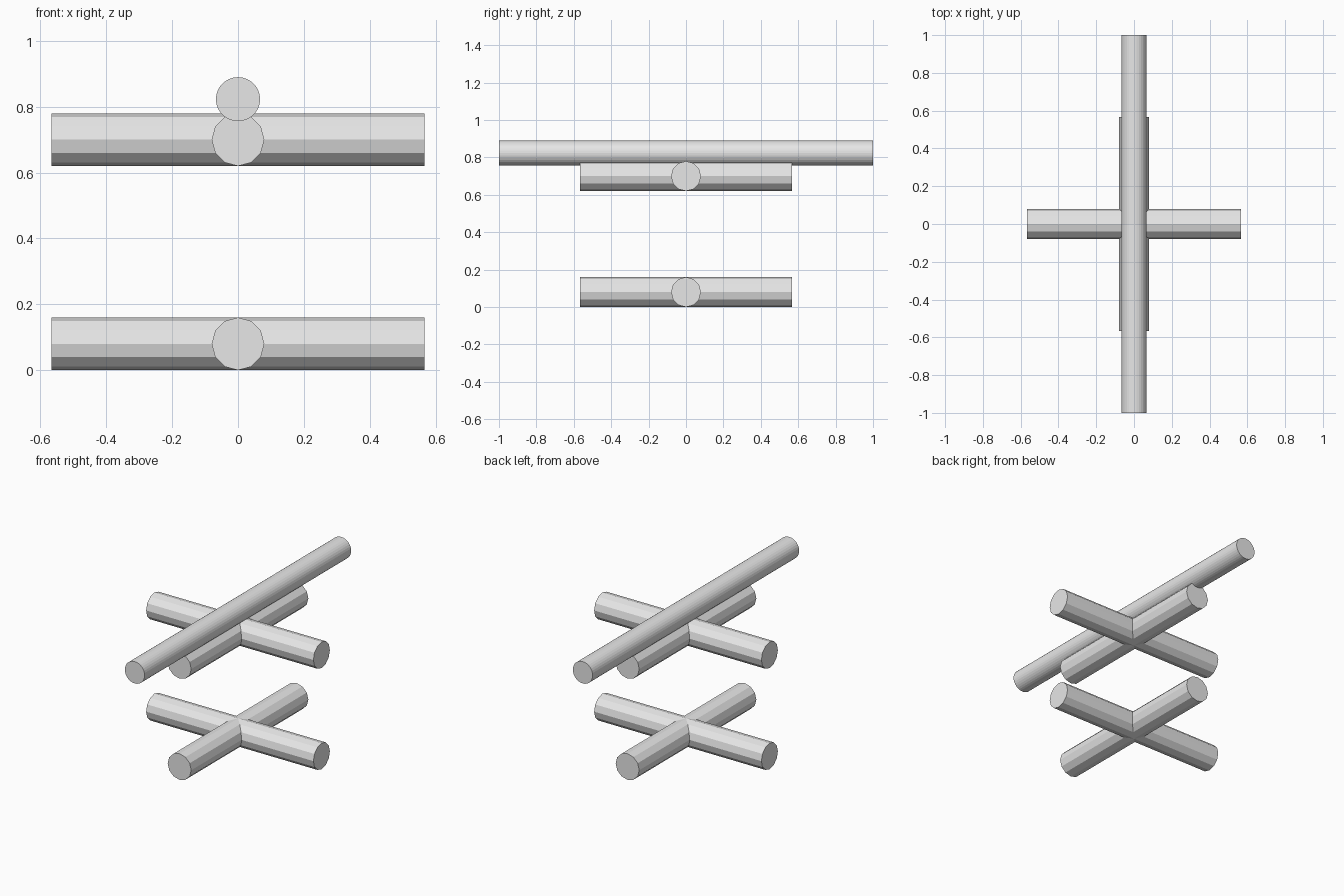
import bpy
import math

cube = bpy.data.objects.get("Cube")
if cube:
    bpy.data.objects.remove(cube, do_unlink=True)

# Single plain grey material
grey = bpy.data.materials.new("light grey")
grey.use_nodes = True
colour = (0.8, 0.8, 0.8, 1)
grey.diffuse_color = colour
grey.node_tree.nodes["Principled BSDF"].inputs["Base Color"].default_value = colour


def log(name, axis, z, radius, length, sides):
    """Flat-sided horizontal log centred over the origin."""
    quarter = math.pi / 2
    rotation = (0, quarter, 0) if axis == "x" else (quarter, 0, 0)
    bpy.ops.mesh.primitive_cylinder_add(
        vertices=sides, radius=radius, depth=length,
        location=(0, 0, z), rotation=rotation)
    obj = bpy.context.object
    obj.name = name
    obj.data.materials.append(grey)
    bpy.ops.object.shade_flat()


# Two crosses of faceted logs
for level, z in (("lower", 0.08), ("upper", 0.70)):
    for axis, word in (("x", "cross"), ("y", "long")):
        log(f"{level}_{word}_log", axis, z, 0.08, 1.134, 12)

# Rounder pole resting along the top
log("top_pole", "y", 0.823, 0.067, 2.0, 32)
